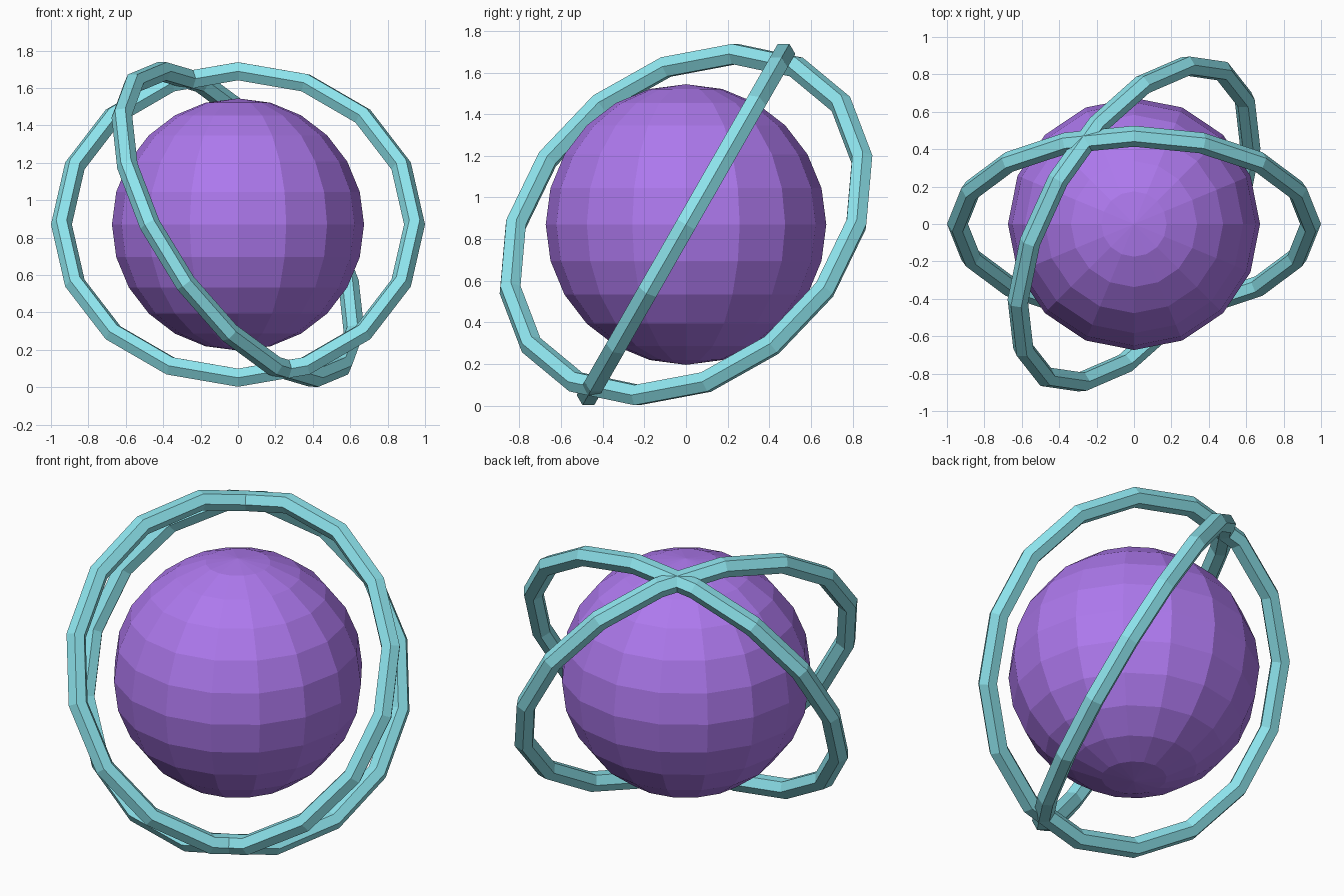
import bpy
from math import radians

if "Cube" in bpy.data.objects:
    bpy.data.objects.remove(bpy.data.objects["Cube"])

CENTRE = (0, 0, 0.87)


def finish(name, colour):
    ob = bpy.context.object
    ob.name = name
    mat = bpy.data.materials.get(colour[0]) or bpy.data.materials.new(colour[0])
    mat.diffuse_color = colour[1]
    mat.use_nodes = True
    mat.node_tree.nodes["Principled BSDF"].inputs["Base Color"].default_value = mat.diffuse_color
    ob.data.materials.append(mat)


PURPLE = ("purple", (0.42, 0.19, 0.85, 1))
CYAN = ("cyan", (0.27, 0.78, 0.85, 1))

# Faceted core ball
bpy.ops.mesh.primitive_uv_sphere_add(segments=16, ring_count=12, radius=0.674, location=CENTRE)
finish("core_sphere", PURPLE)

# Two hexagonal-section orbit rings, same tilt, turned about z
for name, turn in (("orbit_ring_a", 0), ("orbit_ring_b", 60)):
    bpy.ops.mesh.primitive_torus_add(
        major_segments=16, minor_segments=6, major_radius=0.944, minor_radius=0.056,
        location=CENTRE, rotation=(radians(60.2), 0, radians(turn)))
    finish(name, CYAN)
